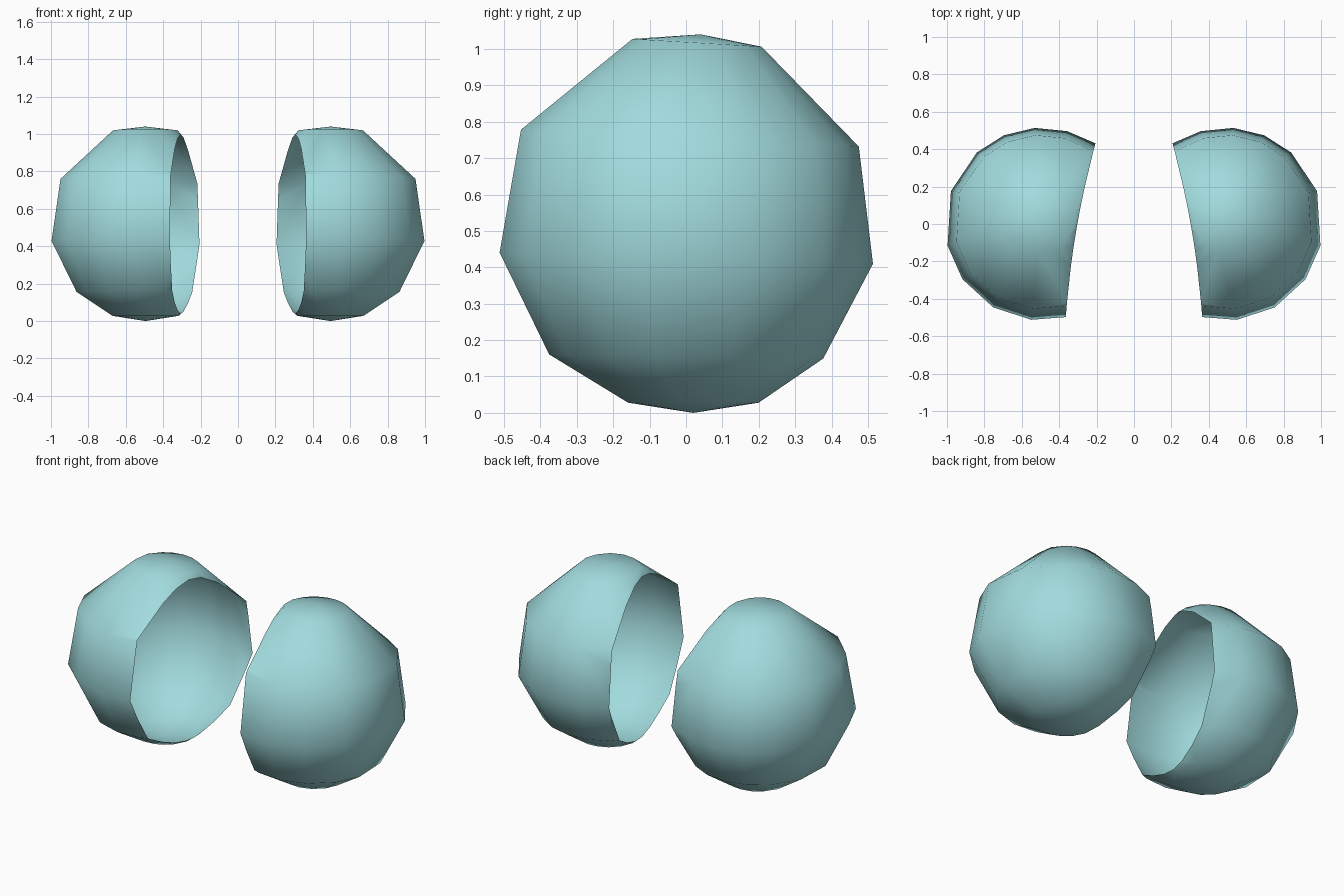
import bpy, bmesh
from math import sin, cos, radians

if "Cube" in bpy.data.objects:
    bpy.data.objects.remove(bpy.data.objects["Cube"])

# Rings of the faceted globe: height, radius, y offset, tilt
RINGS = [(0.028, 0.18, 0.02, 0.0), (0.155, 0.378, 0.0, 0.015),
         (0.425, 0.515, 0.0, 0.03), (0.755, 0.466, 0.01, 0.05),
         (1.017, 0.178, 0.03, 0.06)]
# Column angles, closer together near the opening
ANGLES = [-106, -84, -60, -35, -13, 20, 48, 67, 86, 105.5, 124.5, 145, 170, 195, 220, 237]
CX = 0.495

mat = bpy.data.materials.new("pale_teal")
mat.diffuse_color = (0.36, 0.71, 0.73, 1)
mat.use_nodes = True
mat.node_tree.nodes["Principled BSDF"].inputs["Base Color"].default_value = mat.diffuse_color


def open_shell(name, side):
    bm = bmesh.new()
    # Globe surface from stacked rings
    loops = []
    for z, r, oy, tilt in RINGS:
        loop = []
        for a in ANGLES:
            x, y = r * cos(radians(a)), r * sin(radians(a))
            loop.append(bm.verts.new((CX + x, oy + y, z - tilt * y)))
        loops.append(loop)
    bottom = bm.verts.new((CX, 0.02, 0.0))
    top = bm.verts.new((CX, 0.04, 1.04))
    n = len(ANGLES)
    for i in range(n):
        j = (i + 1) % n
        for lo, hi in zip(loops, loops[1:]):
            bm.faces.new((lo[i], lo[j], hi[j], hi[i]))
        bm.faces.new((bottom, loops[0][j], loops[0][i]))
        bm.faces.new((top, loops[-1][i], loops[-1][j]))

    # Slice off the inner side to leave an opening
    bmesh.ops.bisect_plane(bm, geom=bm.verts[:] + bm.edges[:] + bm.faces[:],
                           plane_co=(0.295, 0, 0.5), plane_no=(0.985, 0.175, 0),
                           clear_inner=True)
    # Bow the rim slightly
    for v in bm.verts:
        if v.is_boundary:
            v.co.x += 0.008 - 0.022 * (v.co.y / 0.45) ** 2
    bmesh.ops.remove_doubles(bm, verts=bm.verts, dist=0.015)

    # Place on the wanted side
    if side < 0:
        for v in bm.verts:
            v.co.x *= -1
        bmesh.ops.reverse_faces(bm, faces=bm.faces[:])
    for f in bm.faces:
        f.smooth = True
    me = bpy.data.meshes.new(name)
    bm.to_mesh(me)
    bm.free()
    me.materials.append(mat)
    ob = bpy.data.objects.new(name, me)
    bpy.context.collection.objects.link(ob)


open_shell("right_shell", 1)
open_shell("left_shell", -1)
